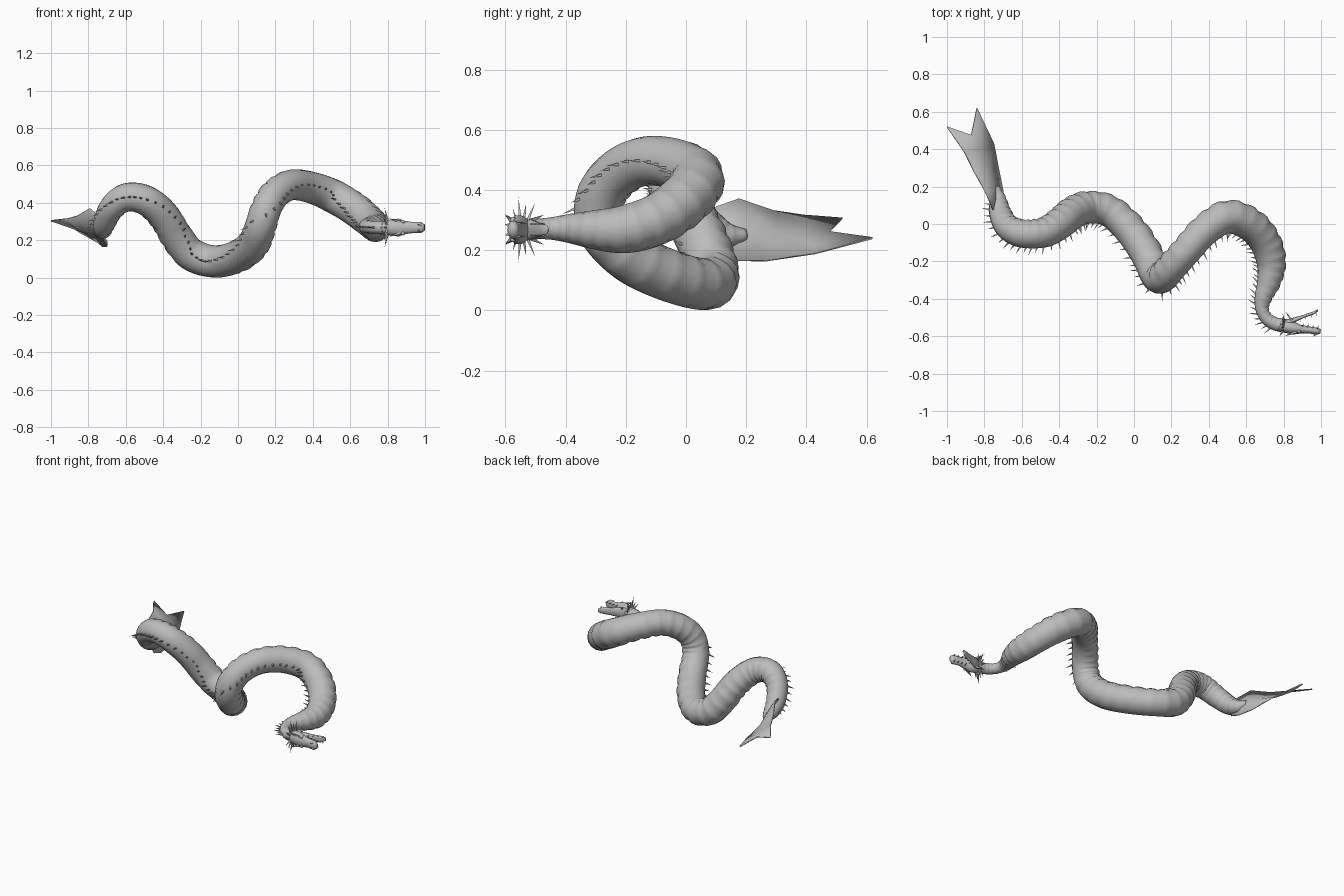
import bpy, bmesh, math
from mathutils import Vector

cube = bpy.data.objects.get("Cube")
if cube:
    bpy.data.objects.remove(cube, do_unlink=True)

UP = Vector((0, 0, 1))
grey = bpy.data.materials.new("stone grey")
grey.use_nodes = True
grey.diffuse_color = (0.5, 0.5, 0.5, 1)
grey.node_tree.nodes["Principled BSDF"].inputs["Base Color"].default_value = (0.5, 0.5, 0.5, 1)


def finish(name, bm, smooth=True):
    """Turn a bmesh into a named, coloured object."""
    bmesh.ops.recalc_face_normals(bm, faces=bm.faces)
    mesh = bpy.data.meshes.new(name)
    bm.to_mesh(mesh)
    bm.free()
    mesh.materials.append(grey)
    for face in mesh.polygons:
        face.use_smooth = smooth
    obj = bpy.data.objects.new(name, mesh)
    bpy.context.collection.objects.link(obj)
    return obj


def loft(name, rings):
    """Skin closed rings of points and cap both ends."""
    bm = bmesh.new()
    rows = [[bm.verts.new(p) for p in ring] for ring in rings]
    count = len(rows[0])
    for a, b in zip(rows, rows[1:]):
        for i in range(count):
            j = (i + 1) % count
            bm.faces.new((a[i], a[j], b[j], b[i]))
    bm.faces.new(rows[0])
    bm.faces.new(rows[-1])
    return finish(name, bm)


def spike(bm, base, tip, radius):
    """Add a four-sided thorn."""
    axis = tip - base
    side = axis.orthogonal().normalized()
    other = axis.normalized().cross(side)
    ring = [bm.verts.new(base + radius * v) for v in (side, other, -side, -other)]
    point = bm.verts.new(tip)
    for i in range(4):
        bm.faces.new((ring[i], ring[(i + 1) % 4], point))
    bm.faces.new(ring)


# Body path from tail to neck: x, y, z, radius
path = [Vector(p) for p in (
    (-.74, .2, .25, .02), (-.725, .13, .25, .045), (-.715, .06, .29, .06), (-.68, -.01, .365, .068),
    (-.62, -.045, .42, .075), (-.55, -.052, .43, .078), (-.47, -.04, .4, .082),
    (-.39, .01, .32, .086), (-.33, .06, .22, .088), (-.25, .09, .125, .088),
    (-.13, .07, .087, .086), (-.01, -.04, .11, .088), (.08, -.18, .175, .088),
    (.12, -.275, .27, .085), (.15, -.285, .37, .083), (.2, -.23, .45, .082),
    (.28, -.14, .495, .082), (.38, -.03, .485, .085), (.5, .04, .44, .09),
    (.62, .0, .37, .09), (.7, -.09, .305, .086), (.735, -.2, .27, .08),
    (.725, -.3, .268, .066), (.695, -.385, .272, .049), (.685, -.45, .272, .037),
    (.71, -.505, .27, .034), (.76, -.535, .268, .036), (.82, -.545, .268, .036))]


def along(t):
    """Catmull-Rom point on the path, with radius as fourth value."""
    last = len(path) - 1
    k = min(int(t), last - 1)
    u = t - k
    a, b, c, d = (path[max(0, min(last, k + n))] for n in (-1, 0, 1, 2))
    return (2 * b + (c - a) * u + (2 * a - 5 * b + 4 * c - d) * u ** 2
            + (3 * b - a - 3 * c + d) * u ** 3) / 2


def frame(t):
    """Centre, radius, forward, back-of-animal and flank directions."""
    end = len(path) - 1
    p = along(t)
    forward = (along(min(end, t + .1)) - along(max(0, t - .1))).to_3d().normalized()
    dorsal = forward.cross(UP).normalized()
    return p.to_3d(), p.w, forward, dorsal, dorsal.cross(forward)


# Body, with shallow creases across the belly
STEPS, SIDES = 6, 16
rings = []
for n in range((len(path) - 1) * STEPS + 1):
    centre, radius, forward, dorsal, flank = frame(n / STEPS)
    ring = []
    for i in range(SIDES):
        a = math.tau * i / SIDES
        r = radius
        if math.cos(a) < -.3:
            r *= (.91, .99, 1.0)[n % 3]
        ring.append(centre + r * (math.cos(a) * dorsal + math.sin(a) * flank))
    rings.append(ring)
loft("body", rings)

# Thorns along the back
bm = bmesh.new()
for n in range(4, 78):
    centre, radius, forward, dorsal, flank = frame(n / 3)
    size = .03 + .012 * (n % 2)
    base = centre + dorsal * radius * .96
    spike(bm, base, base + size * (dorsal - .45 * forward), .007)
finish("back_thorns", bm, False)

# Forked tail fin: upper edge, folded middle and lower edge
fin_rows = (
    ((-.745, .06, .33), (-.745, .1, .26), (-.7, .1, .19)),
    ((-.795, .175, .37), (-.74, .19, .27), (-.7, .17, .165)),
    ((-.86, .29, .33), (-.775, .3, .25), (-.72, .27, .165)),
    ((-.91, .39, .315), (-.82, .4, .24), (-.75, .43, .19)),
    ((-1, .52, .305), (-.87, .475, .26), (-.84, .62, .24)))
bm = bmesh.new()
grid = [[bm.verts.new(p) for p in row] for row in fin_rows]
for a, b in zip(grid, grid[1:]):
    for i in range(2):
        bm.faces.new((a[i], a[i + 1], b[i + 1], b[i]))
fin = finish("tail_fin", bm)
thick = fin.modifiers.new("thickness", "SOLIDIFY")
thick.thickness = .008
thick.offset = 0

# Head lies on its side: crown towards -y, jaw towards +y
origin = Vector((.8, -.545, .268))
ahead = Vector((.99, -.14, 0)).normalized()
crown = ahead.cross(UP)


def at(f, d, s):
    return origin + ahead * f + crown * d + UP * s


def head_part(name, sections):
    """Loft oval sections given as forward, crown offset, height, width."""
    loft(name, [[at(f, d + h * math.cos(math.tau * i / 10), w * math.sin(math.tau * i / 10))
                 for i in range(10)] for f, d, h, w in sections])


head_part("skull", ((-.03, 0, .034, .034), (.02, 0, .036, .046), (.06, .005, .033, .05),
                    (.09, .005, .024, .038), (.14, .002, .018, .03),
                    (.18, .004, .02, .031), (.2, .002, .011, .018)))
head_part("lower_jaw", ((.0, -.012, .02, .034), (.05, -.038, .015, .035),
                        (.1, -.066, .009, .026), (.15, -.092, .009, .022), (.17, -.108, .006, .012)))

# Frill, brow horns, nostrils and teeth
bm = bmesh.new()
for i in range(14):
    a = math.tau * i / 14
    c, s = math.cos(a), math.sin(a)
    reach = 1 if i % 2 else .8
    spike(bm, at(.0, .028 * c, .034 * s), at(-.015, .066 * c * reach, .112 * s * reach), .008)
for side in (-1, 1):
    spike(bm, at(.07, .022, .03 * side), at(.01, .055, .05 * side), .01)
    spike(bm, at(.04, -.035, .03 * side), at(.0, -.075, .05 * side), .009)
    spike(bm, at(.18, .015, .014 * side), at(.165, .034, .018 * side), .009)
    for k in range(4):
        f = .1 + .027 * k
        spike(bm, at(f, -.01, .022 * side), at(f + .004, -.034, .02 * side), .005)
        spike(bm, at(f - .02, -.055 - .014 * k, .019 * side),
              at(f - .012, -.034 - .014 * k, .019 * side), .004)
finish("head_spikes", bm, False)

# Eyes
for side, label in ((1, "left"), (-1, "right")):
    bm = bmesh.new()
    bmesh.ops.create_uvsphere(bm, u_segments=10, v_segments=6, radius=.011)
    bmesh.ops.translate(bm, verts=bm.verts, vec=at(.085, .017, .031 * side))
    finish(label + "_eye", bm)
